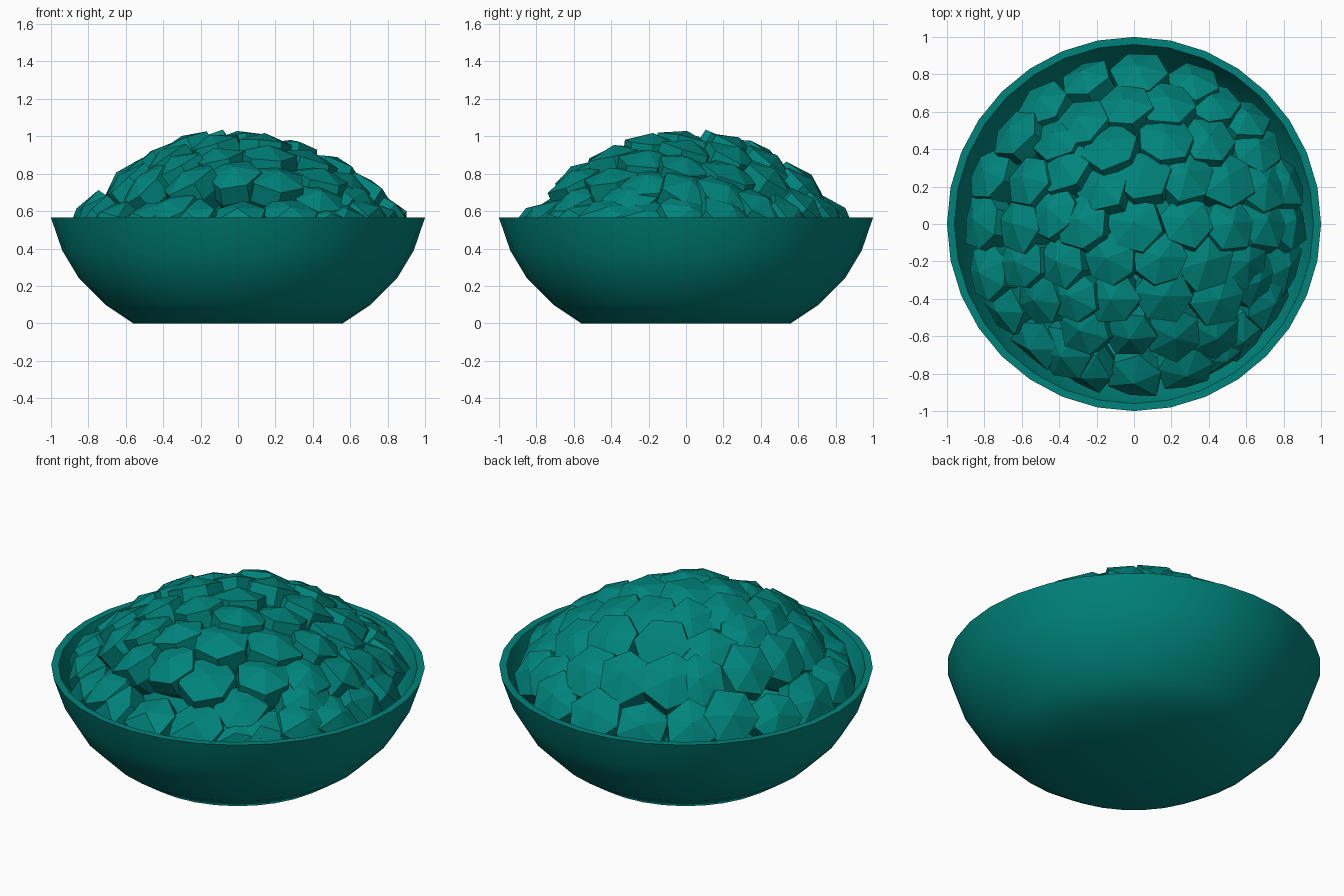
import bpy, bmesh, math, random
from mathutils import Vector, Matrix

if "Cube" in bpy.data.objects:
    bpy.data.objects.remove(bpy.data.objects["Cube"])

random.seed(4)
mat = bpy.data.materials.new("teal")
mat.diffuse_color = (0.0, 0.23, 0.2, 1)
mat.use_nodes = True
mat.node_tree.nodes["Principled BSDF"].inputs["Base Color"].default_value = mat.diffuse_color


def make(name, bm):
    bmesh.ops.recalc_face_normals(bm, faces=bm.faces)
    me = bpy.data.meshes.new(name)
    bm.to_mesh(me)
    bm.free()
    me.materials.append(mat)
    ob = bpy.data.objects.new(name, me)
    bpy.context.collection.objects.link(ob)
    return ob


# bowl: one closed profile spun around z
profile = [(0, 0), (0.56, 0.0), (0.71, 0.10), (0.85, 0.24), (0.94, 0.39), (1.0, 0.565),
           (0.96, 0.565), (0.90, 0.40), (0.81, 0.26), (0.68, 0.13), (0.54, 0.04), (0, 0.04)]
bm = bmesh.new()
vs = [bm.verts.new((r, 0, z)) for r, z in profile]
es = [bm.edges.new(p) for p in zip(vs, vs[1:])]
bmesh.ops.spin(bm, geom=vs + es, axis=(0, 0, 1), cent=(0, 0, 0), angle=math.tau, steps=32)
bmesh.ops.remove_doubles(bm, verts=bm.verts, dist=1e-4)
bowl = make("bowl", bm)
bpy.context.view_layer.objects.active = bowl
bowl.select_set(True)
bpy.ops.object.shade_smooth_by_angle(angle=math.radians(40))
bowl.select_set(False)

# nugget positions on the heap, seen from above
spots = [(-.27, .80), (.02, .83), (.31, .78), (-.5, .66), (-.29, .56), (-.05, .65), (.18, .66),
         (.42, .66), (.60, .58), (-.65, .50), (-.42, .47), (-.13, .43), (.17, .47), (.40, .46),
         (.66, .42), (-.79, .28), (-.58, .24), (-.38, .32), (-.18, .21), (.04, .27), (.28, .27),
         (.50, .25), (.70, .22), (.82, .24), (-.84, .02), (-.63, 0), (-.45, .08), (-.29, .02),
         (0, 0), (.28, .02), (.52, 0), (.70, .02), (.85, .02), (-.81, -.26), (-.62, -.2),
         (-.4, -.2), (-.14, -.18), (.14, -.18), (.38, -.2), (.6, -.2), (.82, -.22), (-.72, -.46),
         (-.52, -.40), (-.34, -.38), (-.12, -.4), (.16, -.38), (.45, -.4), (.74, -.42),
         (-.55, -.66), (-.28, -.56), (-.02, -.6), (.22, -.6), (.44, -.6), (-.27, -.81),
         (0, -.84), (.28, -.80), (.58, -.62), (-.38, -.7), (.66, -.3), (.49, -.72)]


# chunky nugget: shallow fan on top, near-upright sides, closed below
def add_nugget(bm, matrix, size):
    def vert(*co):
        p = matrix @ Vector(co)
        # keep inside the bowl wall
        r, limit = math.hypot(p.x, p.y), min(0.945, 0.88 + 0.37 * (p.z - 0.4))
        if r > limit:
            p.x, p.y = p.x * limit / r, p.y * limit / r
        return bm.verts.new(p)

    n = random.choice((6, 6, 7))
    top = vert(0, 0, 0.03)
    turn = random.uniform(0, math.tau)
    wob = [size * random.uniform(0.93, 1.07) for _ in range(n)]
    rings = []
    for r, z in ((0.97, -0.02), (1.0, -0.12), (0.6, -0.22)):
        rings.append([vert(r * w * math.cos(turn + i * math.tau / n),
                           r * w * math.sin(turn + i * math.tau / n), z)
                      for i, w in enumerate(wob)])
    for i in range(n):
        j = (i + 1) % n
        bm.faces.new((top, rings[0][i], rings[0][j]))
        for a, b in zip(rings, rings[1:]):
            bm.faces.new((a[i], b[i], b[j], a[j]))
    bm.faces.new(rings[-1])


# heap: every nugget leans a little towards the back left
lean = Vector((-0.15, 0.19, 0))
bm = bmesh.new()
for x, y in spots:
    r = math.hypot(x, y)
    normal = Vector((1.16 * x, 1.16 * y, 1)).normalized()
    tilt = lean + Vector([random.uniform(-0.1, 0.1) for _ in range(3)])
    rot = (normal + tilt).to_track_quat('Z', 'Y').to_matrix().to_4x4()
    z = 1.01 - 0.58 * r * r + random.uniform(-0.015, 0.015)
    add_nugget(bm, Matrix.Translation((x, y, z)) @ rot, random.uniform(0.15, 0.168))
make("nugget_heap", bm)
